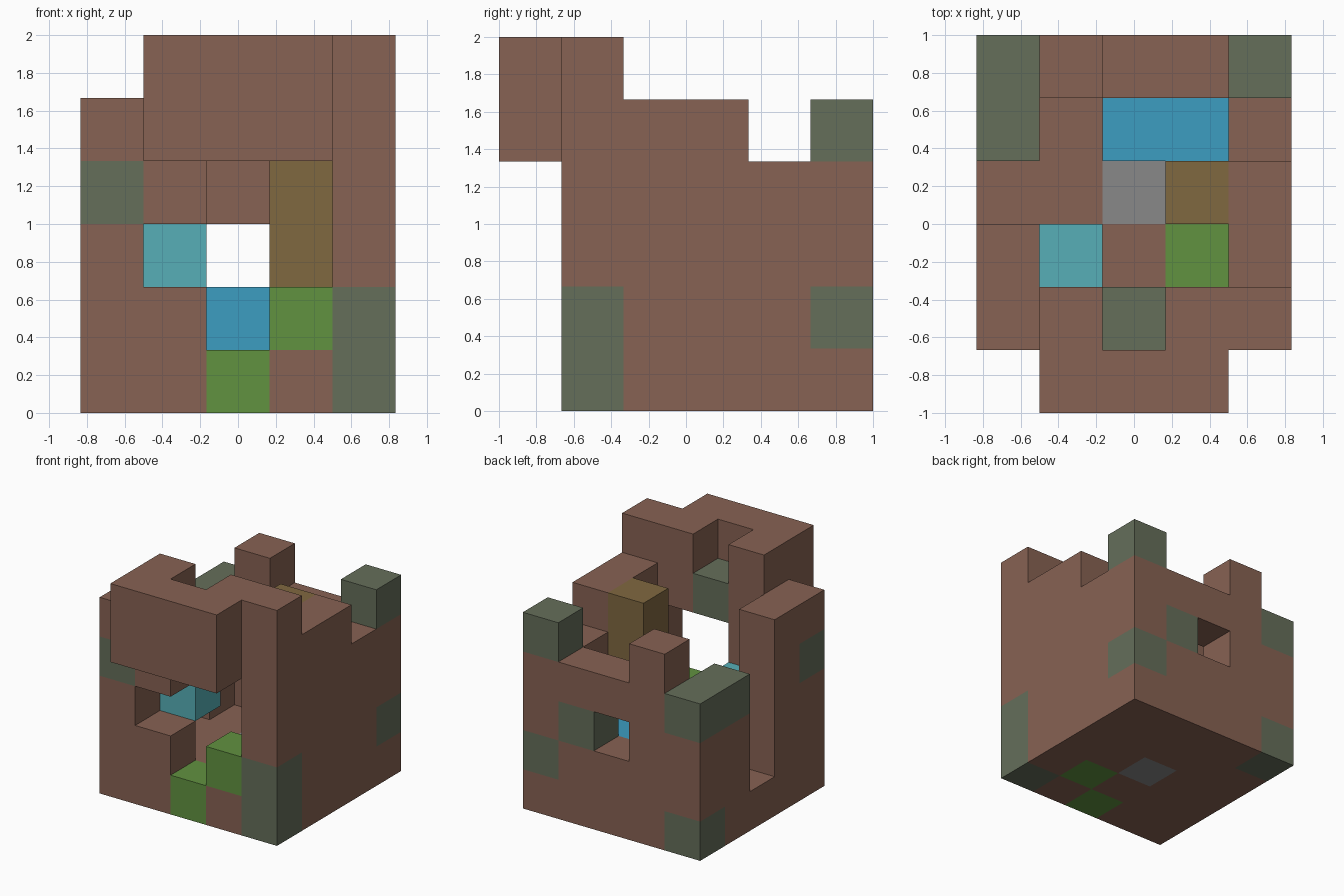
import bpy
import bmesh
from mathutils import Vector

cube = bpy.data.objects.get("Cube")
if cube:
    bpy.data.objects.remove(cube, do_unlink=True)

CELL = 1 / 3
ORIGIN = Vector((-2.5, -3, 0))


def linear(c):
    c /= 255
    return c / 12.92 if c <= 0.04045 else ((c + 0.055) / 1.055) ** 2.4


def material(name, *rgb):
    mat = bpy.data.materials.new(name)
    mat.use_nodes = True
    colour = [linear(c) for c in rgb] + [1]
    mat.diffuse_color = colour
    mat.node_tree.nodes["Principled BSDF"].inputs["Base Color"].default_value = colour
    return mat


brown = material("brown brick", 135, 98, 83)
moss = material("mossy brick", 101, 110, 90)
blue = material("water blue", 60, 157, 193)
cyan = material("pale cyan", 87, 175, 183)
green = material("leaf green", 97, 146, 64)
ochre = material("wood ochre", 128, 104, 64)
grey = material("stone grey", 136, 136, 136)


def block(x, y, z, nx=1, ny=1, nz=1):
    """Set of grid cells filled by a box."""
    return {(x + i, y + j, z + k)
            for i in range(nx) for j in range(ny) for k in range(nz)}


# Coloured blocks
parts = {
    "stone_floor_tile": (grey, block(2, 3, 0)),
    "water_pool": (blue, block(2, 4, 1, nx=2)),
    "hanging_crystal": (cyan, block(1, 2, 2)),
    "plants": (green, block(2, 1, 0) | block(3, 1, 1) | block(3, 2, 0)),
    "wood_post": (ochre, block(3, 3, 1, nz=4)),
    "mossy_bricks": (moss, block(0, 1, 3) | block(4, 1, 0, nz=2) | block(2, 1, 4)
                     | block(0, 4, 3, ny=2) | block(0, 5, 0) | block(4, 5, 1)
                     | block(4, 5, 4) | block(3, 5, 2)),
}

# Brown brick structure
structure = {
    "floor": block(0, 1, 0, nx=5, ny=5),
    "plus_x_wall": block(4, 1, 1, ny=4, nz=3) | block(4, 2, 4, ny=2)
                   | block(4, 1, 4, nz=2),
    "minus_x_wall": block(0, 1, 1, ny=2, nz=4) | block(0, 4, 1, nz=3),
    "back_wall": (block(0, 5, 1, nx=5, nz=3) | block(1, 5, 4)) - block(2, 5, 2),
    "front_lintel": block(1, 1, 1) | block(1, 1, 3, nz=3) | block(3, 1, 4, nz=2),
    "front_overhang": block(1, 0, 4, nx=3, nz=2),
}
taken = set().union(*(cells for _, cells in parts.values()))
for name, cells in structure.items():
    parts[name] = (brown, cells - taken)
    taken |= cells


def build(name, mat, cells):
    """Make the outer faces of the cells, skipping those against other cells."""
    bm = bmesh.new()
    for cell in cells:
        centre = Vector(cell) + Vector((0.5, 0.5, 0.5))
        for axis in range(3):
            for sign in (-1, 1):
                n = Vector((0, 0, 0))
                n[axis] = sign
                if tuple(int(c + d) for c, d in zip(cell, n)) in taken:
                    continue
                a = Vector((0, 0, 0))
                a[(axis + 1) % 3] = 0.5
                b = n.cross(a)
                mid = centre + n / 2
                corners = (mid + a + b, mid - a + b, mid - a - b, mid + a - b)
                bm.faces.new([bm.verts.new((p + ORIGIN) * CELL) for p in corners])
    bmesh.ops.remove_doubles(bm, verts=bm.verts, dist=0.001)
    mesh = bpy.data.meshes.new(name)
    bm.to_mesh(mesh)
    bm.free()
    mesh.materials.append(mat)
    bpy.context.collection.objects.link(bpy.data.objects.new(name, mesh))


for name, (mat, cells) in parts.items():
    build(name, mat, cells)
